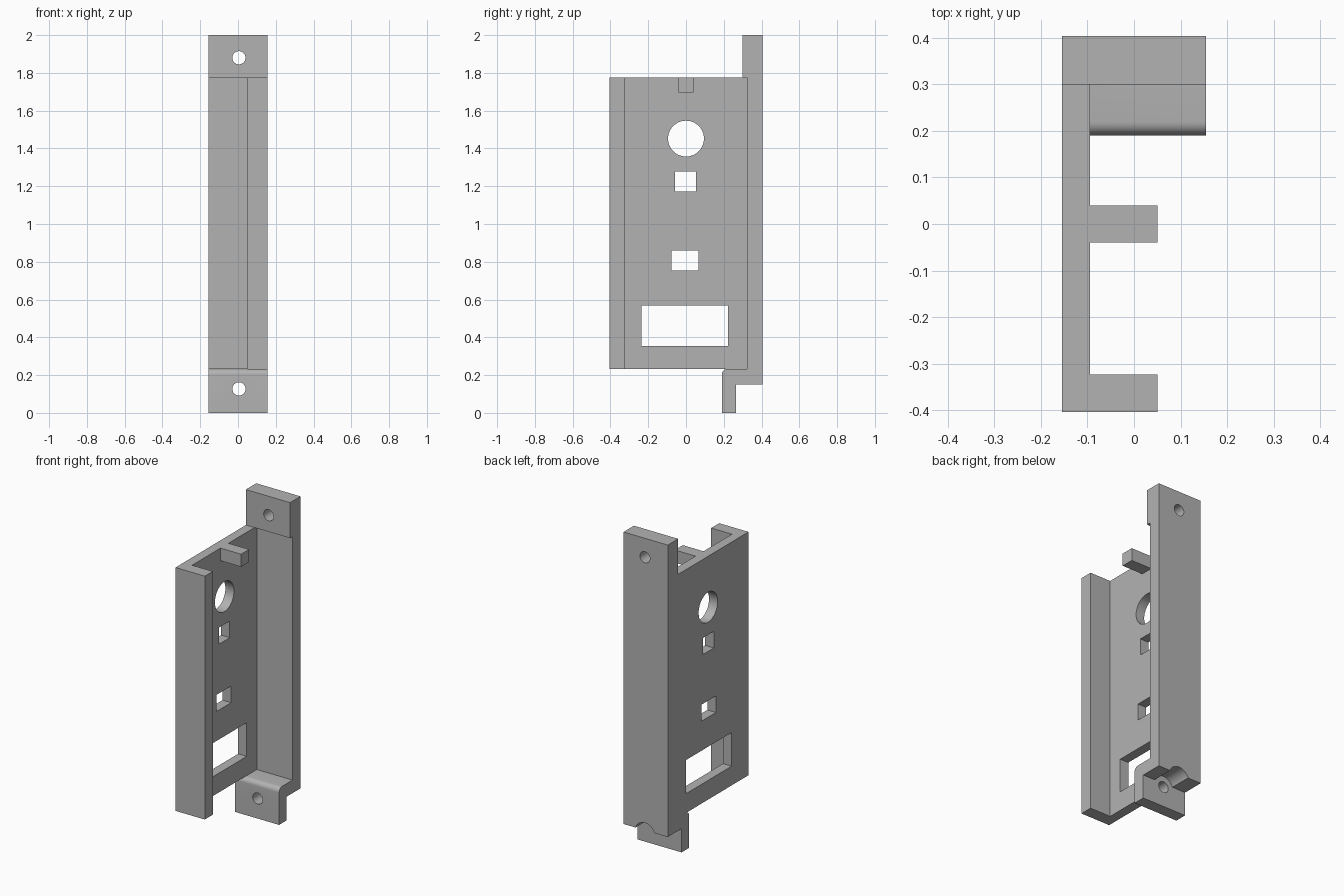
import bpy
import math

cube = bpy.data.objects.get("Cube")
if cube:
    bpy.data.objects.remove(cube, do_unlink=True)

grey = bpy.data.materials.new("plain_grey")
grey.use_nodes = True
colour = (0.45, 0.45, 0.45, 1)
grey.diffuse_color = colour
grey.node_tree.nodes["Principled BSDF"].inputs["Base Color"].default_value = colour

X0, X1 = -0.155, 0.155      # outer sides
WALL, LIP = -0.095, 0.05    # inner wall face, end of the front flange
Y0, Y1 = -0.404, 0.404
BASE, TOP = 0.233, 1.775


def extrude(name, profile, start, end, axis):
    """Closed prism: an x-y profile along z, or a y-z profile along x."""
    n = len(profile)
    put = (lambda p, d: (p[0], p[1], d)) if axis == "z" else (lambda p, d: (d, p[0], p[1]))
    verts = [put(p, d) for d in (start, end) for p in profile]
    faces = [tuple(reversed(range(n))), tuple(range(n, 2 * n))]
    faces += [(i, (i + 1) % n, (i + 1) % n + n, i + n) for i in range(n)]
    mesh = bpy.data.meshes.new(name)
    mesh.from_pydata(verts, [], faces)
    mesh.materials.append(grey)
    obj = bpy.data.objects.new(name, mesh)
    bpy.context.collection.objects.link(obj)
    return obj


def box(name, x, y, z):
    rect = [(x[0], y[0]), (x[1], y[0]), (x[1], y[1]), (x[0], y[1])]
    return extrude(name, rect, z[0], z[1], "z")


def cylinder(name, radius, depth, location, rotation):
    bpy.ops.mesh.primitive_cylinder_add(vertices=48, radius=radius, depth=depth,
                                        location=location, rotation=rotation)
    obj = bpy.context.object
    obj.name = name
    obj.data.materials.append(grey)
    return obj


def combine(target, other, operation):
    """Apply a boolean and discard the helper."""
    mod = target.modifiers.new(operation, "BOOLEAN")
    mod.operation, mod.object, mod.solver = operation, other, "EXACT"
    bpy.ops.object.select_all(action="DESELECT")
    bpy.context.view_layer.objects.active = target
    target.select_set(True)
    bpy.ops.object.modifier_apply(modifier=mod.name)
    bpy.data.objects.remove(other, do_unlink=True)


# Channel: side wall with front and back flanges
bracket = extrude("bracket", [
    (X0, Y0), (LIP, Y0), (LIP, -0.324), (WALL, -0.324),
    (WALL, 0.324), (X1, 0.324), (X1, Y1), (X0, Y1)], BASE, TOP, "z")

# Thicker upper mounting tab
combine(bracket, box("upper_tab", (X0, X1), (0.3, Y1), (TOP, 2)), "UNION")

# Stepped lower mounting tab with a rounded front edge
r = 0.03
front = 0.19
arc = [(front + r - r * math.cos(a), BASE - r + r * math.sin(a))
       for a in (math.pi / 2 * i / 8 for i in range(9))]
lower = extrude("lower_tab", [(0.266, 0), (0.266, 0.15), (Y1, 0.15), (Y1, BASE)]
                + arc[::-1] + [(front, 0)], X0, X1, "x")
combine(bracket, lower, "UNION")

# Locating peg
combine(bracket, box("peg", (X0, LIP), (-0.04, 0.04), (1.695, TOP)), "UNION")

# Rectangular wall openings
for y, z in (((-0.057, 0.053), (1.172, 1.277)),
             ((-0.078, 0.066), (0.755, 0.86)),
             ((-0.235, 0.223), (0.355, 0.568))):
    combine(bracket, box("opening", (-0.3, -0.05), y, z), "DIFFERENCE")

# Round wall opening
combine(bracket, cylinder("round_opening", 0.095, 0.2, (-0.125, 0, 1.452),
                          (0, math.pi / 2, 0)), "DIFFERENCE")

# Screw holes through both tabs, and the driver clearance groove behind the lower one
for name, radius, depth, y, z in (("upper_hole", 0.035, 0.4, 0.35, 1.88),
                                  ("lower_hole", 0.035, 0.4, 0.25, 0.127),
                                  ("clearance", 0.07, 0.2, 0.366, 0.127)):
    combine(bracket, cylinder(name, radius, depth, (0.005, y, z),
                              (math.pi / 2, 0, 0)), "DIFFERENCE")

bpy.ops.object.select_all(action="DESELECT")
bracket.select_set(True)
bpy.context.view_layer.objects.active = bracket
bpy.ops.object.shade_smooth_by_angle(angle=math.radians(30))
